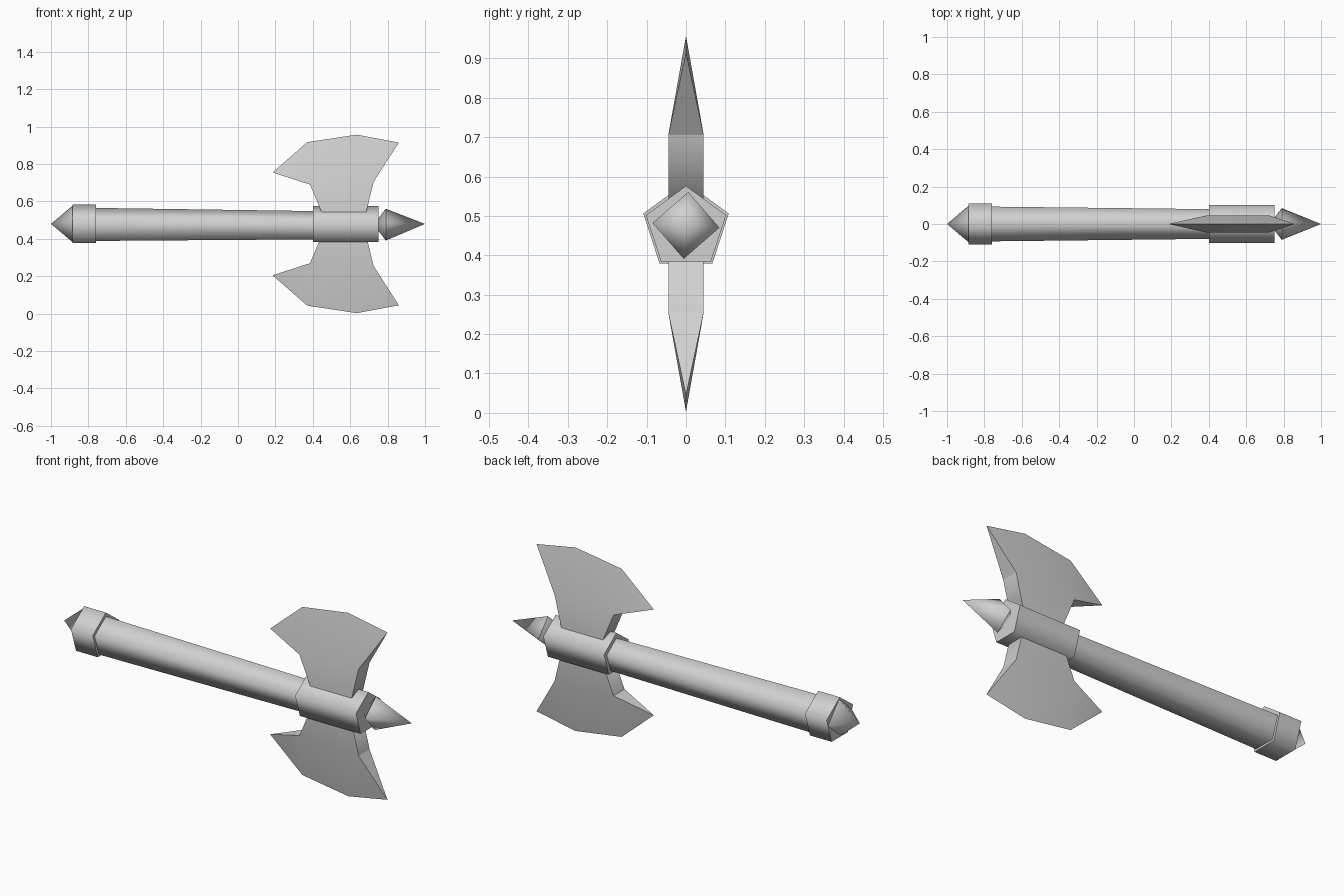
import bpy, bmesh
from math import sin, cos, pi, radians

if "Cube" in bpy.data.objects:
    bpy.data.objects.remove(bpy.data.objects["Cube"])

grey = bpy.data.materials.new("plain grey")
grey.use_nodes = True
colour = (0.64, 0.64, 0.64, 1)
grey.diffuse_color = colour
grey.node_tree.nodes["Principled BSDF"].inputs["Base Color"].default_value = colour


def finish(name, bm):
    bmesh.ops.recalc_face_normals(bm, faces=bm.faces)
    for f in bm.faces:
        f.smooth = True
    mesh = bpy.data.meshes.new(name)
    bm.to_mesh(mesh)
    bm.free()
    mesh.materials.append(grey)
    obj = bpy.data.objects.new(name, mesh)
    bpy.context.collection.objects.link(obj)


def lathe(name, sides, phase, profile):
    """Join rings of (x, radius, centre height); sides smooth, rims sharp."""
    bm = bmesh.new()
    rings = []
    for x, r, z in profile:
        count = sides if r else 1
        angles = [phase + 2 * pi * i / sides for i in range(count)]
        rings.append([bm.verts.new((x, r * cos(a), z + r * sin(a))) for a in angles])
    for a, b in zip(rings, rings[1:]):
        for i in range(sides):
            j = (i + 1) % sides
            corners = [a[i % len(a)], a[j % len(a)], b[j % len(b)], b[i % len(b)]]
            bm.faces.new(list(dict.fromkeys(corners)))
    for ring in (rings[0], rings[-1]):
        if len(ring) > 1:
            bm.faces.new(ring)
    for ring in rings:
        for i in range(len(ring)):
            edge = bm.edges.get((ring[i], ring[(i + 1) % sides])) if len(ring) > 1 else None
            if edge:
                edge.smooth = False
    finish(name, bm)


# Five-sided handle, pommel band and head collar
up = pi / 2
lathe("handle", 5, up, [(-0.8, 0.098, 0.468), (0.45, 0.083, 0.465)])
lathe("pommel_band", 5, up, [(-0.885, 0.114, 0.471), (-0.76, 0.114, 0.471)])
lathe("head_collar", 5, up, [(0.4, 0.107, 0.469), (0.75, 0.107, 0.469)])

# Four-sided points at both ends
turn = radians(86)
lathe("top_spike", 4, turn, [(0.725, 0, 0.477), (0.79, 0.085, 0.476), (1, 0, 0.48)])
lathe("pommel_point", 4, turn, [(-0.82, 0, 0.48), (-0.885, 0.097, 0.48), (-1, 0, 0.48)])

# Blades: thick root tapering to a thin cutting edge
HALF, MID = 0.045, 0.48
ROOT = [(0.675, 0.5), (0.725, 0.705), (0.385, 0.69), (0.465, 0.5)]
EDGE = [(0.185, 0.755), (0.37, 0.917), (0.635, 0.957), (0.86, 0.915)]


def blade(name, flip):
    bm = bmesh.new()

    def vert(p, y):
        return bm.verts.new((p[0], y, MID + flip * (p[1] - MID)))

    edge = [vert(p, 0) for p in EDGE]
    front, back = [[vert(p, y) for p in ROOT] for y in (-HALF, HALF)]
    for side in (front, back):
        bm.faces.new(side)
        bm.faces.new((side[2], edge[0], edge[1]))
        bm.faces.new((side[2], edge[1], edge[2], side[1]))
        bm.faces.new((side[1], edge[2], edge[3]))
    for i in (0, 2, 3):
        j = (i + 1) % 4
        bm.faces.new((front[i], front[j], back[j], back[i]))
    bm.faces.new((front[2], edge[0], back[2]))
    bm.faces.new((front[1], back[1], edge[3]))
    # Keep the cutting edge and the rims of the thick sides crisp
    rims = list(zip(edge, edge[1:]))
    for side in (front, back):
        rims += [(side[0], side[1]), (side[2], side[3]), (side[3], side[0]),
                 (side[2], edge[0]), (side[1], edge[3])]
    rims += [(front[1], back[1]), (front[2], back[2])]
    for a, b in rims:
        bm.edges.get((a, b)).smooth = False
    finish(name, bm)


blade("upper_blade", 1)
blade("lower_blade", -1)
